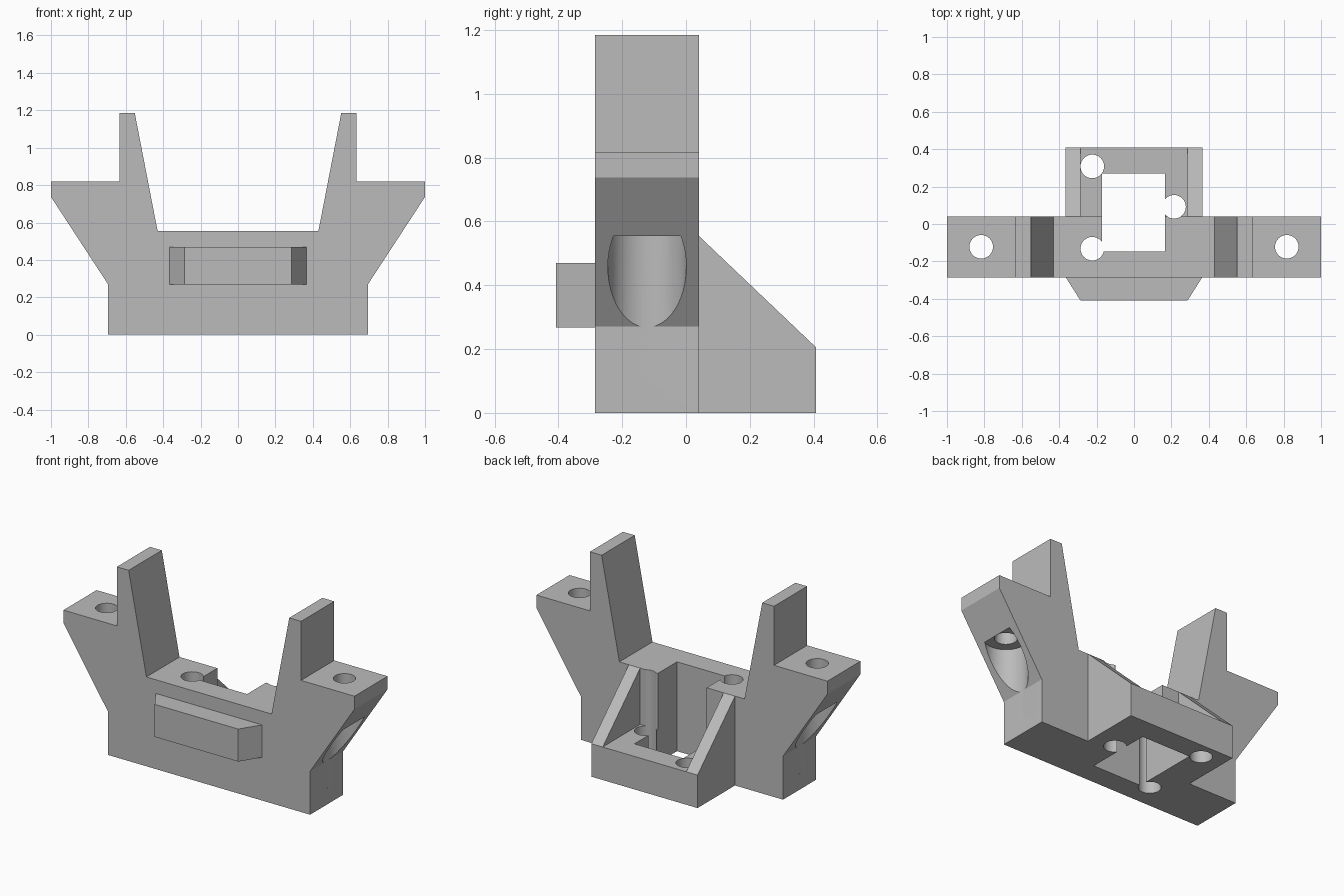
import bpy
from mathutils import Vector

cube = bpy.data.objects.get("Cube")
if cube:
    bpy.data.objects.remove(cube, do_unlink=True)

grey = bpy.data.materials.new("plain grey")
grey.use_nodes = True
GREY = (0.5, 0.5, 0.5, 1)
grey.diffuse_color = GREY
grey.node_tree.nodes["Principled BSDF"].inputs["Base Color"].default_value = GREY


def prism(name, profile, axis, start, end):
    """Extrude a 2D profile along an axis (0 = x, 1 = y, 2 = z)."""
    def point(p, depth):
        co = list(p)
        co.insert(axis, depth)
        return Vector(co)
    n = len(profile)
    verts = [point(p, d) for d in (start, end) for p in profile]
    faces = [list(range(n)), list(range(n, 2 * n))[::-1]]
    faces += [[i, i + n, (i + 1) % n + n, (i + 1) % n] for i in range(n)]
    mesh = bpy.data.meshes.new(name)
    mesh.from_pydata(verts, [], faces)
    # Make all normals face outward
    import bmesh
    bm = bmesh.new()
    bm.from_mesh(mesh)
    bmesh.ops.recalc_face_normals(bm, faces=bm.faces)
    bm.to_mesh(mesh)
    bm.free()
    mesh.materials.append(grey)
    obj = bpy.data.objects.new(name, mesh)
    bpy.context.collection.objects.link(obj)
    return obj


def box(name, x0, x1, y0, y1, z0, z1):
    return prism(name, [(x0, y0), (x1, y0), (x1, y1), (x0, y1)], 2, z0, z1)


def bore(name, x, y, radius, z0, z1):
    bpy.ops.mesh.primitive_cylinder_add(vertices=48, radius=radius, depth=z1 - z0,
                                        location=(x, y, (z0 + z1) / 2))
    obj = bpy.context.object
    obj.name = name
    obj.data.materials.append(grey)
    return obj


def combine(target, tool, operation):
    """Apply a boolean to the target and remove the tool."""
    tool.hide_render = True
    mod = target.modifiers.new(operation.lower(), 'BOOLEAN')
    mod.operation, mod.solver, mod.object = operation, 'EXACT', tool
    bpy.ops.object.select_all(action='DESELECT')
    bpy.context.view_layer.objects.active = target
    target.select_set(True)
    bpy.ops.object.modifier_apply(modifier=mod.name)
    bpy.data.objects.remove(tool, do_unlink=True)


# Main body: mirrored silhouette with uprights and mounting wings
FRONT, BACK = -0.285, 0.04
half = [(0.695, 0), (0.695, 0.27), (1, 0.737), (1, 0.818), (0.633, 0.818),
        (0.633, 1.185), (0.552, 1.185), (0.43, 0.555)]
outline = half + [(-x, z) for x, z in reversed(half)]
body = prism("mount_body", outline, 1, FRONT, BACK)

# Rear bracket: sloped ribs either side of an open channel above a floor
rear = prism("rear_bracket", [(0, 0), (0.408, 0), (0.408, 0.205),
                              (BACK, 0.555), (0, 0.5)], 0, -0.365, 0.365)
combine(rear, box("channel_cutter", -0.287, 0.287, -0.1, 0.5, 0.205, 0.8), 'DIFFERENCE')
combine(body, rear, 'UNION')

# Front pad with chamfered ends
pad = prism("front_pad", [(-0.365, FRONT), (-0.287, -0.408), (0.287, -0.408),
                          (0.365, FRONT), (0.3, -0.25), (-0.3, -0.25)], 2, 0.268, 0.47)
combine(body, pad, 'UNION')

# Square opening straight through the middle
combine(body, box("opening_cutter", -0.17, 0.165, -0.147, 0.27, -0.1, 0.8), 'DIFFERENCE')

# Vertical screw holes around the opening
for x, y in ((-0.223, -0.132), (0.214, 0.092), (-0.223, 0.308)):
    combine(body, bore("screw_cutter", x, y, 0.063, -0.1, 0.8), 'DIFFERENCE')

# Wing holes with wide counterbores from below
for side in (-1, 1):
    x = side * 0.817
    combine(body, bore("counterbore_cutter", x, -0.122, 0.123, 0.1, 0.555), 'DIFFERENCE')
    combine(body, bore("wing_hole_cutter", x, -0.122, 0.063, 0.4, 1.0), 'DIFFERENCE')

# Smooth bores, crisp edges
bpy.ops.object.select_all(action='DESELECT')
body.select_set(True)
bpy.context.view_layer.objects.active = body
bpy.ops.object.shade_smooth_by_angle()
